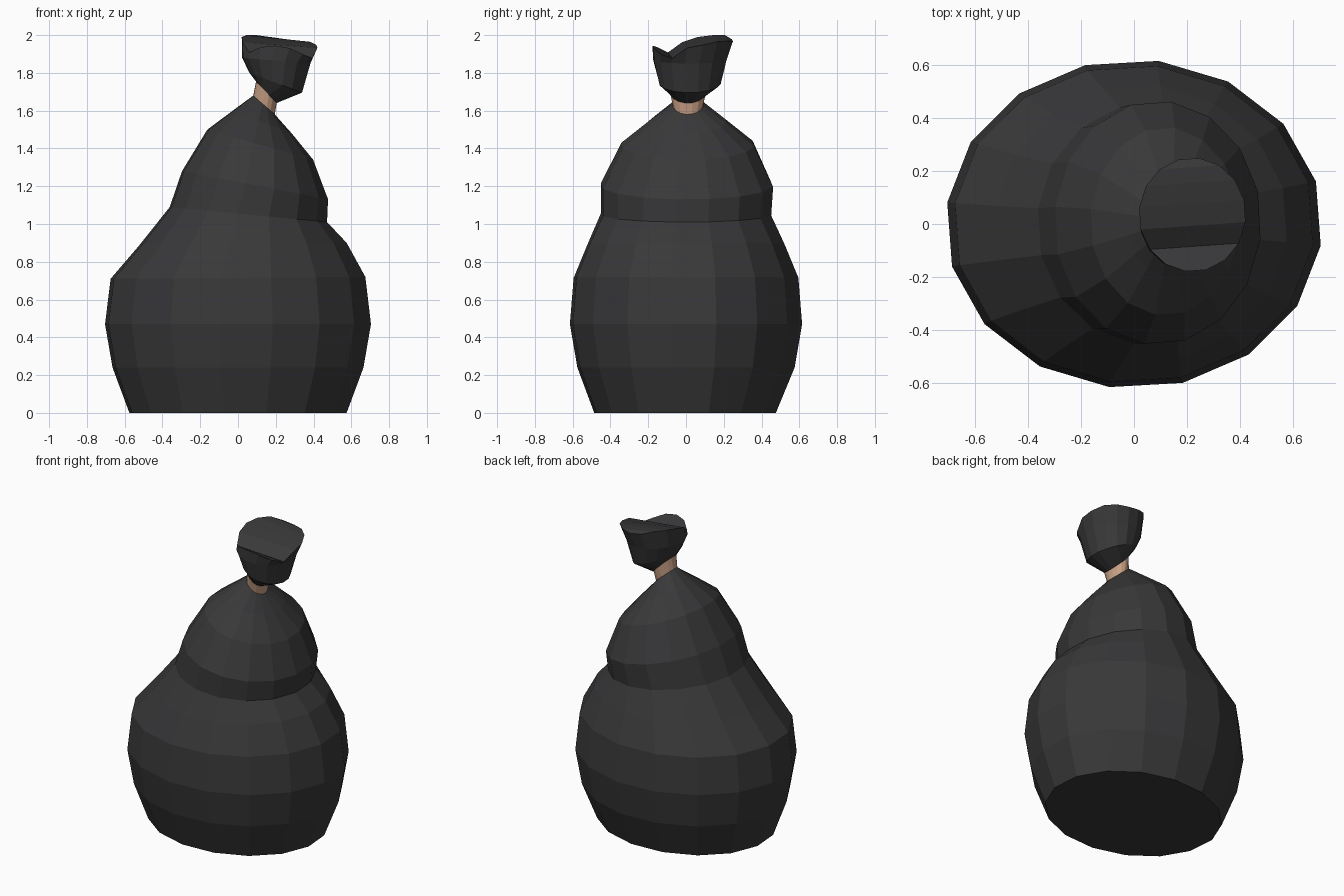
import bpy, bmesh
from math import cos, sin, radians
from mathutils import Vector

if "Cube" in bpy.data.objects:
    bpy.data.objects.remove(bpy.data.objects["Cube"])

N = 16
START, STEP = 15, 22.5


def ring(left, right, ry, cy=0.0):
    """Tilted ellipse spanning left (x, z) to right (x, z), half depth ry."""
    l, r = Vector((left[0], cy, left[1])), Vector((right[0], cy, right[1]))
    mid, half = (l + r) / 2, (r - l) / 2
    pts = []
    for i in range(N):
        a = radians(START + STEP * i)
        pts.append(mid + half * cos(a) + Vector((0, ry * sin(a), 0)))
    return pts


def material(name, color):
    m = bpy.data.materials.new(name)
    m.diffuse_color = color
    m.use_nodes = True
    m.node_tree.nodes["Principled BSDF"].inputs["Base Color"].default_value = m.diffuse_color
    return m


def loft(name, rings, mat, base=False, fold=False):
    bm = bmesh.new()
    vs = [[bm.verts.new(p) for p in r] for r in rings]
    for a, b in zip(vs, vs[1:]):
        for i in range(N):
            j = (i + 1) % N
            bm.faces.new((a[i], a[j], b[j], b[i]))
    if base:
        bm.faces.new(vs[0][::-1])
    if fold:
        # close the mouth with strips running side to side
        t = vs[-1]
        for i in range(3, -4, -1):
            bm.faces.new((t[i % N], t[(7 - i) % N], t[(8 - i) % N], t[(i - 1) % N]))
    bmesh.ops.recalc_face_normals(bm, faces=bm.faces)
    me = bpy.data.meshes.new(name)
    bm.to_mesh(me)
    bm.free()
    me.materials.append(mat)
    ob = bpy.data.objects.new(name, me)
    bpy.context.collection.objects.link(ob)
    return ob


black = material("black_plastic", (0.04, 0.04, 0.042, 1))
tan = material("tan_tie", (0.6, 0.36, 0.24, 1))

# sagging sack body, leaning towards +x at the neck
neck_low = ring((0.08, 1.68), (0.195, 1.58), 0.08, 0.01)
loft("sack_body", [
    ring((-0.58, 0), (0.58, 0), 0.485, -0.005),
    ring((-0.67, 0.24), (0.67, 0.24), 0.58),
    ring((-0.71, 0.47), (0.71, 0.47), 0.62),
    ring((-0.68, 0.71), (0.68, 0.72), 0.6),
    ring((-0.525, 0.89), (0.58, 0.90), 0.525),
    ring((-0.365, 1.09), (0.475, 1.01), 0.455),
    ring((-0.30, 1.28), (0.48, 1.13), 0.46, 0.005),
    ring((-0.165, 1.50), (0.40, 1.34), 0.355, 0.01),
    ring((-0.03, 1.60), (0.285, 1.48), 0.205, 0.01),
    neck_low,
], black, base=True)

# tie round the neck
neck_high = ring((0.095, 1.755), (0.205, 1.64), 0.095, 0.01)
loft("neck_tie", [neck_low, neck_high], tan)


# flared mouth with a folded-over rim
def rim_height(y):
    keys = [(-0.2, 0.02), (-0.09, -0.05), (0.0, 0.02), (0.2, 0.055), (0.26, 0.03)]
    for (a, p), (b, q) in zip(keys, keys[1:]):
        if y <= b:
            return p + (q - p) * (y - a) / (b - a)
    return keys[-1][1]


rim = ring((0.018, 1.935), (0.422, 1.935), 0.215, 0.035)
for p in rim:
    p.z = min(2.0, 1.935 - 0.12 * (p.x - 0.22) + rim_height(p.y))
loft("sack_mouth", [
    neck_high,
    ring((0.06, 1.80), (0.34, 1.695), 0.165, 0.02),
    ring((0.02, 1.88), (0.385, 1.85), 0.195, 0.02),
    rim,
], black, fold=True)
